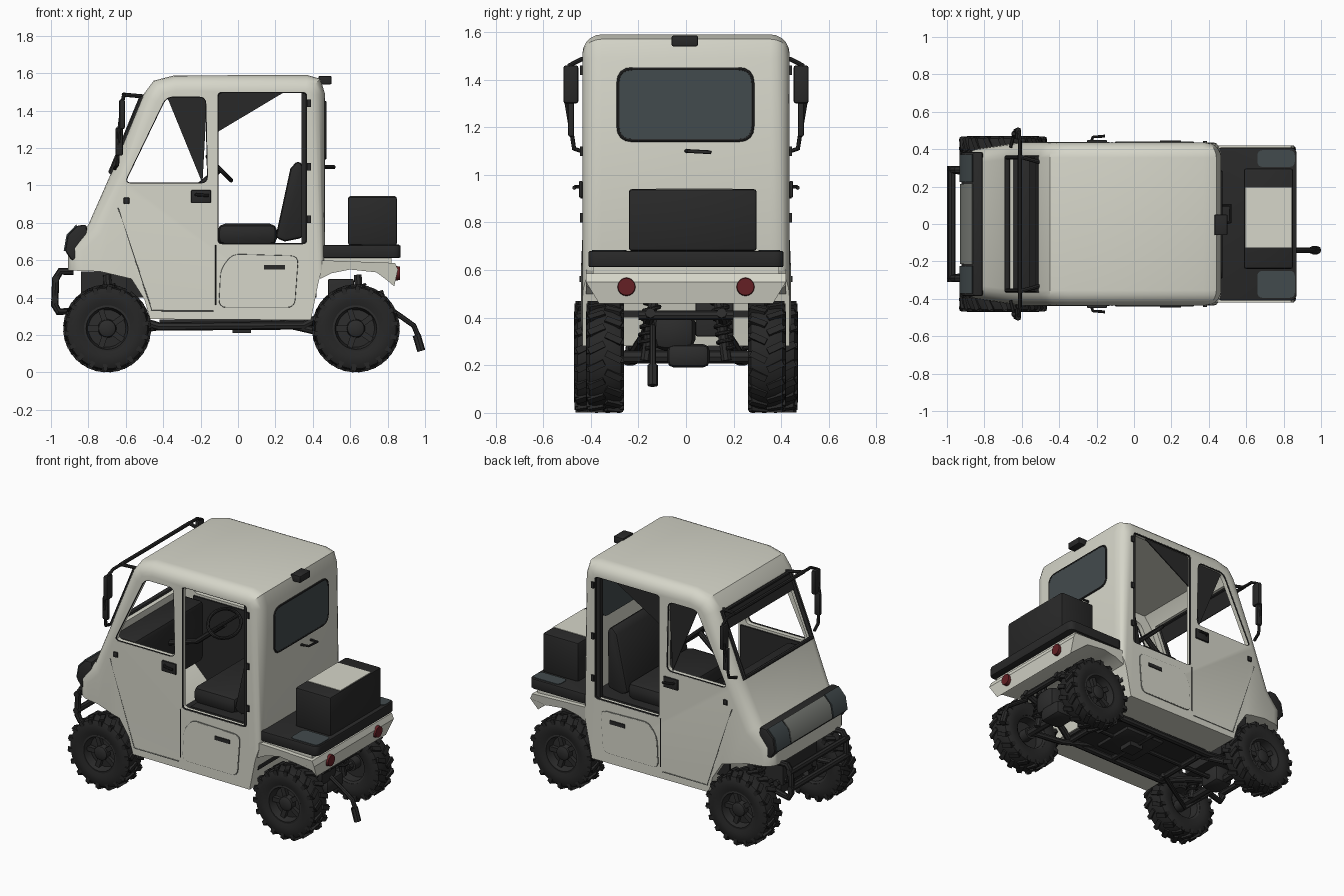
import bpy, bmesh, math
from mathutils import Matrix, Vector

if "Cube" in bpy.data.objects:
    bpy.data.objects.remove(bpy.data.objects["Cube"])

def mat(name, r, g, b):
    m = bpy.data.materials.new(name)
    m.diffuse_color = (r, g, b, 1)
    m.use_nodes = True
    m.node_tree.nodes["Principled BSDF"].inputs["Base Color"].default_value = m.diffuse_color
    return m

PAINT = mat("cream_paint", 0.67, 0.67, 0.585)
BLACK = mat("black_plastic", 0.022, 0.022, 0.022)
RUBBER = mat("tyre_rubber", 0.02, 0.02, 0.02)
METAL = mat("dark_metal", 0.025, 0.025, 0.025)
GLASS = mat("smoked_glass", 0.055, 0.07, 0.075)
GREY = mat("lamp_grey", 0.2, 0.21, 0.19)
RED = mat("tail_red", 0.13, 0.014, 0.018)

def finish(bm, name, m):
    bmesh.ops.recalc_face_normals(bm, faces=bm.faces)
    me = bpy.data.meshes.new(name)
    bm.to_mesh(me)
    bm.free()
    me.materials.append(m)
    o = bpy.data.objects.new(name, me)
    bpy.context.scene.collection.objects.link(o)
    return o

def prism_bm(pts, axis, a, b):
    put = {'x': lambda p, t: (t, p[0], p[1]), 'y': lambda p, t: (p[0], t, p[1]),
           'z': lambda p, t: (p[0], p[1], t)}[axis]
    bm = bmesh.new()
    lo = [bm.verts.new(put(p, a)) for p in pts]
    hi = [bm.verts.new(put(p, b)) for p in pts]
    bm.faces.new(lo)
    bm.faces.new(hi[::-1])
    for i in range(len(pts)):
        j = (i + 1) % len(pts)
        bm.faces.new((lo[j], lo[i], hi[i], hi[j]))
    bmesh.ops.recalc_face_normals(bm, faces=bm.faces)
    return bm

def prism(name, pts, axis, a, b, m, bevel=0):
    bm = prism_bm(pts, axis, a, b)
    if bevel:
        es = [e for e in bm.edges if e.calc_face_angle(0) > 0.6]
        bmesh.ops.bevel(bm, geom=es, offset=bevel, segments=2, profile=0.5, affect='EDGES', clamp_overlap=True)
    return finish(bm, name, m)

def box(name, x0, x1, y0, y1, z0, z1, m, bevel=0):
    return prism(name, rect(x0, x1, z0, z1), 'y', y0, y1, m, bevel)

def rounded(pts, r, n=4):
    out = []
    for i, p in enumerate(pts):
        p = Vector(p)
        a, c = Vector(pts[i - 1]), Vector(pts[(i + 1) % len(pts)])
        s, e = p + (a - p).normalized() * r, p + (c - p).normalized() * r
        for k in range(n + 1):
            t = k / n
            out.append(tuple(s * (1 - t) ** 2 + p * 2 * t * (1 - t) + e * t * t))
    return out

def rect(x0, x1, z0, z1):
    return [(x0, z0), (x1, z0), (x1, z1), (x0, z1)]

def tube(name, pts, r, m, cyclic=False):
    cu = bpy.data.curves.new(name, 'CURVE')
    cu.dimensions = '3D'
    cu.bevel_depth, cu.bevel_resolution, cu.use_fill_caps = r, 2, True
    sp = cu.splines.new('POLY')
    sp.points.add(len(pts) - 1)
    for q, p in zip(sp.points, pts):
        q.co = (*p, 1)
    sp.use_cyclic_u = cyclic
    tmp = bpy.data.objects.new(name + "_path", cu)
    me = bpy.data.meshes.new_from_object(tmp)
    bpy.data.objects.remove(tmp)
    me.materials.clear()
    me.materials.append(m)
    o = bpy.data.objects.new(name, me)
    bpy.context.scene.collection.objects.link(o)

def lathe_into(bm, prof, seg=32):
    rings = []
    for k in range(seg):
        a = 2 * math.pi * k / seg
        rings.append([bm.verts.new((r * math.cos(a), y, r * math.sin(a))) for r, y in prof])
    for k in range(seg):
        A, B = rings[k], rings[(k + 1) % seg]
        for i in range(len(prof) - 1):
            bm.faces.new((A[i], A[i + 1], B[i + 1], B[i]))

def coil(name, a, b, r, turns, m):
    a, b = Vector(a), Vector(b)
    n = turns * 10
    tube(name, [a.lerp(b, k / n) + Vector((r * math.cos(k * .628), r * math.sin(k * .628), 0)) for k in range(n + 1)], 0.008, m)

def taper(bm):
    # nose narrows ahead of the doors
    g = list(bm.verts) + list(bm.edges) + list(bm.faces)
    bmesh.ops.bisect_plane(bm, geom=g, plane_co=(-0.62, 0, 0), plane_no=(1, 0, 0))
    for v in bm.verts:
        if v.co.x < -0.62:
            v.co.y *= 1 - 0.35 * (-0.62 - v.co.x)

# cab shell
outer = [(-0.91, 0.545), (-0.91, 0.68), (-0.80, 0.79), (-0.67, 1.085), (-0.505, 1.487), (-0.45, 1.56), (-0.34, 1.588),
         (0.37, 1.59), (0.44, 1.57), (0.465, 1.49), (0.465, 0.62), (0.43, 0.48), (0.39, 0.28), (-0.47, 0.285),
         (-0.50, 0.39), (-0.57, 0.50), (-0.74, 0.54)]
bm = prism_bm(outer, 'y', -0.435, 0.435)
es = [e for e in bm.edges if abs(e.verts[0].co.y - e.verts[1].co.y) < .01 and min(v.co.z for v in e.verts) > 0.543]
bmesh.ops.bevel(bm, geom=es, offset=0.08, segments=5, profile=0.5, affect='EDGES', clamp_overlap=False)
taper(bm)
cab = finish(bm, "cab_shell", PAINT)
inner = [(-0.44, 0.40), (-0.62, 0.58), (-0.80, 0.62), (-0.78, 0.72), (-0.635, 1.08), (-0.47, 1.47), (-0.42, 1.535),
         (0.37, 1.545), (0.425, 1.50), (0.425, 0.6), (0.36, 0.40)]
bm = prism_bm(inner, 'y', -0.395, 0.395)
taper(bm)
cutters = [finish(bm, "cavity_cutter", PAINT)]
win = rounded([(-0.61, 1.01), (-0.385, 1.475), (-0.17, 1.475), (-0.16, 1.01)], 0.04)
door = rounded(rect(-0.11, 0.37, 0.685, 1.50), 0.025)
cutters.append(prism("door_window_cutter", win, 'y', -0.6, 0.6, PAINT))
cutters.append(prism("door_opening_cutter", door, 'y', -0.6, 0.6, PAINT))
cutters.append(prism("windscreen_cutter", [(-0.80, 1.10), (-0.55, 1.03), (-0.40, 1.43), (-0.65, 1.53)], 'y', -0.355, 0.355, PAINT))
for c in cutters:
    c.hide_render = True
    md = cab.modifiers.new("cut", 'BOOLEAN')
    md.operation, md.solver, md.object = 'DIFFERENCE', 'EXACT', c
bpy.context.view_layer.update()
me = bpy.data.meshes.new_from_object(cab.evaluated_get(bpy.context.evaluated_depsgraph_get()))
cab.modifiers.clear()
cab.data = me
for c in cutters:
    bpy.data.objects.remove(c)

# windscreen surround and sun strip, rear window
tube("windscreen_seal", [(-0.678, -.355, 1.07), (-0.678, .355, 1.07), (-0.515, .355, 1.465), (-0.515, -.355, 1.465)], 0.016, BLACK, True)
prism("sun_strip", [(-0.56, 1.365), (-0.515, 1.472), (-0.505, 1.468), (-0.55, 1.36)], 'y', -0.35, 0.35, BLACK)
pane = rounded(rect(-0.285, 0.28, 1.145, 1.445), 0.06)
prism("rear_window", pane, 'x', 0.42, 0.470, GLASS)
tube("rear_window_seal", [(0.466, y, z) for y, z in pane], 0.007, BLACK, True)
tube("rear_handle", [(0.46, 0.0, 1.10), (0.515, 0.01, 1.10), (0.515, 0.1, 1.095), (0.46, 0.1, 1.095)], 0.008, BLACK)
box("roof_lamp", 0.43, 0.50, -0.06, 0.05, 1.54, 1.585, BLACK, 0.006)

# side details, mirrored
hatch = rounded([(-0.10, 0.35), (0.30, 0.35), (0.32, 0.62), (-0.03, 0.63), (-0.09, 0.55)], 0.04)
for s in (-1, 1):
    n = "left" if s < 0 else "right"
    Y = 0.435 * s
    prism("hatch_" + n, hatch, 'y', Y - .004 * s, Y + .006 * s, PAINT)
    tube("hatch_seam_" + n, [(x, Y + .001 * s, z) for x, z in hatch], 0.004, GREY, True)
    tube("door_seam_" + n, [(-0.64, Y - .004 * s, 0.88), (-0.46, Y - .001 * s, 0.33), (-0.13, Y - .001 * s, 0.33)], 0.004, GREY)
    tube("window_seal_" + n, [(x, Y - .006 * s, z) for x, z in win], 0.005, BLACK, True)
    tube("opening_seal_" + n, [(x, Y - .008 * s, z) for x, z in door], 0.007, BLACK, True)
    tube("pillar_gap_" + n, [(-0.118, Y, 0.68), (-0.118, Y, 0.36)], 0.004, BLACK)
    box("opening_post_" + n, 0.34, 0.37, *sorted((.39 * s, .42 * s)), 0.69, 1.495, BLACK)
    box("handle_plate_" + n, -0.25, -0.145, *sorted((Y, Y + .014 * s)), 0.905, 0.975, BLACK, 0.004)
    tube("door_handle_" + n, [(-0.23, Y, .95), (-0.22, Y + .03 * s, .95), (-0.155, Y + .035 * s, .945)], 0.008, BLACK)
    box("hatch_handle_" + n, 0.14, 0.25, *sorted((Y, Y + .012 * s)), 0.55, 0.575, BLACK)
    box("side_lamp_" + n, -0.612, -0.58, *sorted((Y - .01 * s, Y + .01 * s)), 0.90, 0.935, BLACK, 0.006)
    for z in (0.80, 1.08, 1.42):
        box("hinge_" + n, 0.37, 0.39, *sorted((Y, Y + .01 * s)), z, z + 0.04, BLACK)
    # mirror with its bracket
    tube("mirror_bracket_" + n, [(-0.61, .36 * s, 1.485), (-0.61, .44 * s, 1.485), (-0.615, .49 * s, 1.46), (-0.635, .50 * s, 1.3),
                                 (-0.645, .47 * s, 1.11), (-0.66, .41 * s, 1.09)], 0.010, BLACK)
    box("mirror_" + n, -0.635, -0.605, *sorted((.452 * s, .515 * s)), 1.30, 1.46, BLACK, 0.01)
    box("mirror_arm_" + n, -0.655, -0.615, *sorted((.47 * s, .495 * s)), 1.16, 1.31, BLACK, 0.008)
    tube("visor_arm_" + n, [(-0.61, .36 * s, 1.485), (-0.50, .33 * s, 1.475)], 0.011, BLACK)
    # door liner, lamp lens, tail lamp
    box("door_liner_" + n, -0.60, -0.13, *sorted((.385 * s, .397 * s)), 0.40, 0.995, BLACK)
    prism("headlamp_" + n, [(-0.932, 0.65), (-0.917, 0.735), (-0.865, 0.79), (-0.84, 0.75), (-0.88, 0.65)], 'y', .225 * s, .372 * s, GLASS)
    bm = bmesh.new()
    bmesh.ops.create_cone(bm, cap_ends=True, segments=16, radius1=.04, radius2=.036, depth=.03,
                          matrix=Matrix.Translation((0.85, .25 * s, .53)) @ Matrix.Rotation(math.pi / 2, 4, 'Y'))
    finish(bm, "tail_lamp_" + n, RED)
    # bumper hoop
    tube("bumper_hoop_" + n, [(-0.88, .29 * s, .54), (-0.95, .29 * s, .54), (-0.975, .29 * s, .50), (-0.98, .29 * s, .36),
                              (-0.96, .29 * s, .325), (-0.80, .25 * s, .33)], 0.02, BLACK)
    # chassis and suspension
    tube("frame_rail_" + n, [(-0.85, .14 * s, .36), (-0.6, .17 * s, .30), (-0.42, .22 * s, .245), (0.2, .22 * s, .25), (0.35, .22 * s, .25), (0.5, .17 * s, .33), (0.78, .15 * s, .42)], 0.022, METAL)
    tube("trailing_arm_" + n, [(0.18, .2 * s, .275), (0.42, .22 * s, .22), (0.63, .25 * s, .22)], 0.02, METAL)
    tube("front_arm_" + n, [(-0.38, .16 * s, .25), (-0.70, .33 * s, .2), (-0.78, .15 * s, .27)], 0.018, METAL)
    tube("upper_arm_" + n, [(-0.62, .12 * s, .36), (-0.70, .32 * s, .30), (-0.78, .12 * s, .36)], 0.014, METAL)
    for x, y in ((-0.68, .24), (0.66, .17)):
        tube("shock_" + n, [(x, y * s, .22), (x - .02, (y - .04) * s, .52)], 0.022, METAL)
        coil("spring_" + n, (x, y * s, .27), (x - .015, (y - .03) * s, .47), 0.034, 6, METAL)
tube("visor_bar", [(-0.61, -.37, 1.485), (-0.61, .37, 1.485)], 0.012, BLACK)
for x, z in ((-0.975, .50), (-0.98, .39)):
    tube("bumper_bar", [(x, -.31, z), (x, .31, z)], 0.02, BLACK)

# pane pieces in the right-hand openings
prism("front_quarter_pane", [(-0.38, 1.475), (-0.165, 1.475), (-0.19, 1.01)], 'y', 0.405, 0.412, BLACK)
prism("rear_quarter_pane", [(-0.11, 1.50), (0.25, 1.50), (-0.11, 1.285)], 'y', 0.405, 0.412, BLACK)

# nose lamp band
prism("lamp_band", [(-0.89, 0.60), (-0.925, 0.65), (-0.91, 0.735), (-0.86, 0.785), (-0.81, 0.79), (-0.80, 0.68), (-0.84, 0.60)],
      'y', -0.385, 0.385, BLACK, 0.012)
prism("lamp_band_centre", [(-0.929, 0.65), (-0.914, 0.735), (-0.865, 0.787), (-0.84, 0.75), (-0.88, 0.65)], 'y', -0.215, 0.215, GREY)

# interior
box("dashboard", -0.68, -0.50, -0.365, 0.365, 0.60, 1.0, BLACK, 0.03)
box("floor_mat", -0.45, 0.38, -0.39, 0.39, 0.39, 0.415, BLACK)
box("seat_base", -0.08, 0.42, -0.385, 0.385, 0.40, 0.69, BLACK)
box("seat_cushion", -0.11, 0.21, -0.33, 0.33, 0.68, 0.795, BLACK, 0.04)
prism("seat_back", [(0.20, 0.72), (0.25, 0.70), (0.35, 0.72), (0.355, 1.10), (0.32, 1.135), (0.28, 1.09)], 'y', -0.33, 0.33, BLACK, 0.02)
tube("steering_column", [(-0.52, 0, .85), (-0.30, 0, .92), (-0.10, 0, 1.085)], 0.018, BLACK)
d = Vector((1, 0, -1)).normalized()
tube("steering_wheel", [Vector((-0.10, 0, 1.09)) + d * .09 * math.cos(k * math.pi / 10) + Vector((0, .15 * math.sin(k * math.pi / 10), 0))
                        for k in range(20)], 0.011, BLACK, True)
tube("steering_spoke", [(-0.10, -.15, 1.09), (-0.10, .15, 1.09)], 0.01, BLACK)

# rear deck, tray and cargo box
deck = prism("rear_deck", [(0.43, 0.60), (0.84, 0.585), (0.855, 0.55), (0.835, 0.46), (0.80, 0.49), (0.74, 0.535), (0.6, 0.55), (0.50, 0.53), (0.44, 0.50)],
             'y', -0.42, 0.42, PAINT)
for v in deck.data.vertices:
    if v.co.x > 0.79 and v.co.z < 0.5:
        v.co.y *= 0.87
box("deck_support", 0.45, 0.82, -0.39, 0.39, 0.57, 0.615, PAINT)
prism("cargo_tray", rounded(rect(0.44, 0.87, -0.41, 0.41), 0.04), 'z', 0.612, 0.68, BLACK, 0.008)
box("cargo_box", 0.588, 0.85, -0.24, 0.297, 0.68, 0.94, BLACK, 0.012)
box("cargo_box_lid", 0.597, 0.842, -0.125, 0.195, 0.936, 0.943, PAINT)
for y0, y1 in ((-0.395, -0.25), (0.305, 0.395)):
    prism("tray_pad", rounded(rect(0.66, 0.86, y0, y1), 0.03), 'z', 0.678, 0.684, GLASS)
tube("tow_arm", [(0.78, -.14, .36), (0.87, -.14, .30), (0.94, -.14, .25), (0.965, -.14, .19)], 0.014, METAL)
tube("tow_foot", [(0.955, -.14, .20), (0.98, -.14, .115)], 0.022, METAL)

# running gear
for x in (-0.70, 0.63):
    tube("axle", [(x, -.34, .235), (x, .34, .235)], 0.028, METAL)
for x, z in ((-0.40, .25), (0.0, .25), (0.35, .25), (0.76, .41), (-0.80, .34)):
    tube("cross_member", [(x, -.2, z), (x, .2, z)], 0.02, METAL)
box("belly_plate", -0.42, 0.38, -0.21, 0.21, 0.262, 0.284, METAL)
box("battery_case", -0.12, 0.18, -0.15, 0.15, 0.24, 0.28, METAL, 0.01)
box("skid_block", -0.03, 0.07, -0.05, 0.05, 0.21, 0.26, METAL)
tube("drive_shaft", [(-0.70, 0, .25), (0.62, 0, .26)], 0.015, METAL)
box("motor", 0.50, 0.72, -0.14, 0.04, 0.26, 0.43, METAL, 0.05)
box("controller_case", 0.48, 0.62, 0.04, 0.20, 0.32, 0.50, METAL, 0.01)
box("rear_differential", 0.56, 0.72, -0.08, 0.10, 0.19, 0.29, METAL, 0.03)
box("front_differential", -0.76, -0.62, -0.08, 0.08, 0.2, 0.32, METAL, 0.03)
box("front_bulkhead", -0.84, -0.58, -0.18, 0.18, 0.33, 0.54, METAL)

# wheels: tyre with chevron lugs, dished rim with spokes (outside is +y)
bm = bmesh.new()
lathe_into(bm, [(.118, -.07), (.15, -.08), (.19, -.08), (.216, -.066), (.224, -.035), (.224, .035), (.216, .066), (.19, .08), (.15, .08), (.118, .07), (.118, -.07)], 36)
for k in range(36):
    s = 1 if k % 2 else -1
    R = Matrix.Rotation(k * math.pi / 18, 4, 'Y')
    bmesh.ops.create_cube(bm, size=1, matrix=R @ Matrix.Translation((.222, .036 * s, 0)) @ Matrix.Rotation(.45 * s, 4, 'X') @ Matrix.Diagonal((.024, .072, .028, 1)))
    bmesh.ops.create_cube(bm, size=1, matrix=R @ Matrix.Translation((.206, .07 * s, .01)) @ Matrix.Diagonal((.035, .018, .026, 1)))
tyre = finish(bm, "tyre_front_right", RUBBER)
bm = bmesh.new()
lathe_into(bm, [(.122, -.07), (.105, -.06), (.10, .0), (.04, .0), (.04, -.06), (0.001, -.06)], 28)
lathe_into(bm, [(.122, -.07), (.124, .072), (.112, .074), (.10, .02), (.05, .025), (.045, .06), (.03, .068), (.001, .068)], 28)
for k in range(5):
    bmesh.ops.create_cube(bm, size=1, matrix=Matrix.Rotation(k * math.tau / 5, 4, 'Y') @ Matrix.Translation((.075, .03, 0)) @ Matrix.Diagonal((.07, .035, .03, 1)))
rim = finish(bm, "rim_front_right", METAL)
for src in (tyre, rim):
    kind = src.name.split("_")[0]
    for label, x, y in (("front_right", -.70, .39), ("front_left", -.70, -.39), ("rear_right", .63, .34), ("rear_left", .63, -.34)):
        o = src
        if label != "front_right":
            o = bpy.data.objects.new(kind + "_" + label, src.data)
            bpy.context.scene.collection.objects.link(o)
        o.location = (x, y, .235)
        o.rotation_euler = (0, 0, 0 if y > 0 else math.pi)

# smooth shading with sharp edges kept
for o in bpy.context.scene.objects:
    o.select_set(True)
bpy.context.view_layer.objects.active = cab
bpy.ops.object.shade_smooth_by_angle(angle=math.radians(35))
